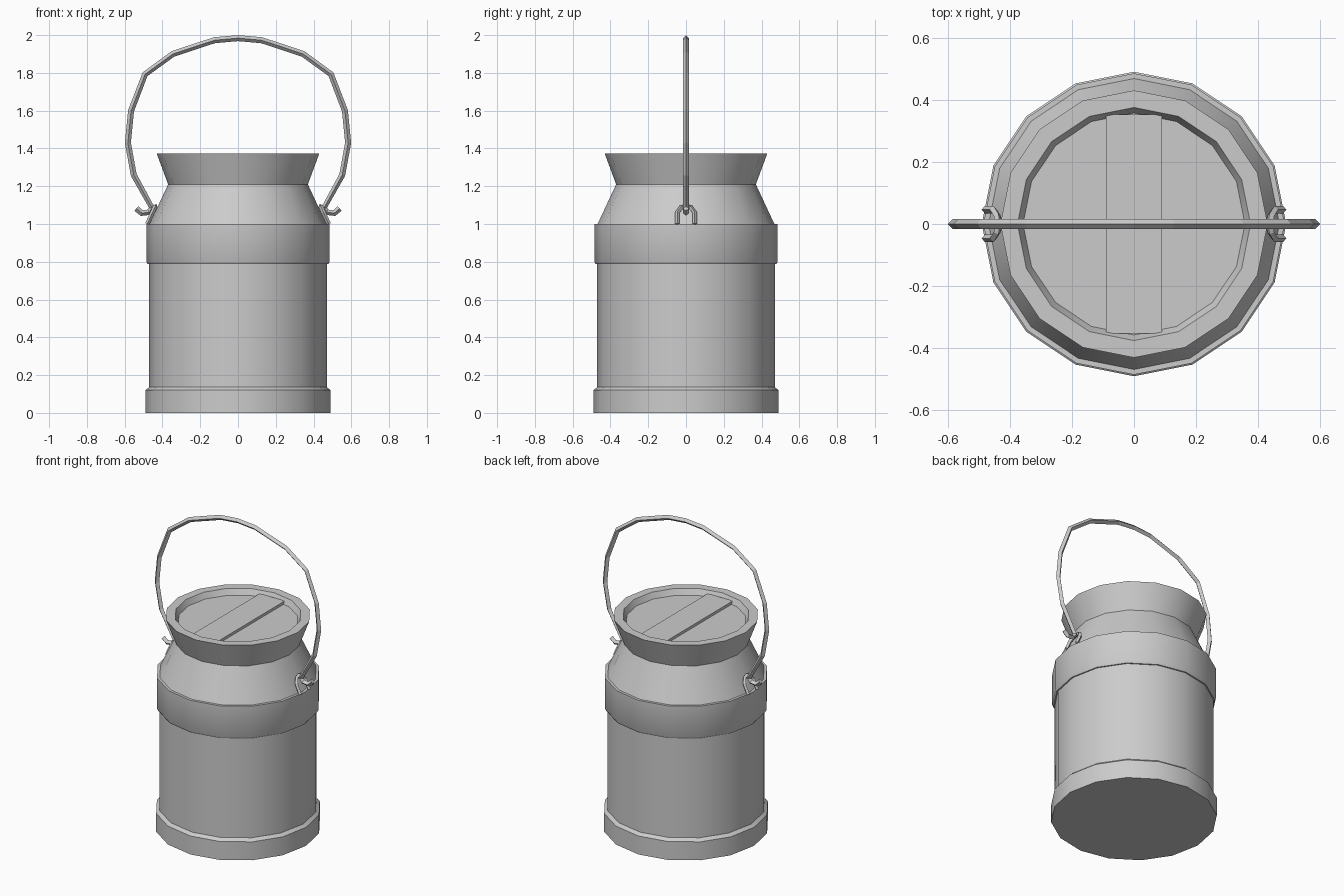
import bpy, bmesh, math
from mathutils import Vector

cube = bpy.data.objects.get("Cube")
if cube:
    bpy.data.objects.remove(cube, do_unlink=True)

metal = bpy.data.materials.new("grey_metal")
metal.use_nodes = True
GREY = (0.6, 0.6, 0.6, 1)
metal.diffuse_color = GREY
metal.node_tree.nodes["Principled BSDF"].inputs["Base Color"].default_value = GREY
SIDES = 16


def finish(name, bm, smooth=True):
    bmesh.ops.recalc_face_normals(bm, faces=bm.faces)
    mesh = bpy.data.meshes.new(name)
    bm.to_mesh(mesh)
    bm.free()
    mesh.materials.append(metal)
    obj = bpy.data.objects.new(name, mesh)
    bpy.context.collection.objects.link(obj)
    if smooth:
        bpy.ops.object.select_all(action="DESELECT")
        obj.select_set(True)
        bpy.context.view_layer.objects.active = obj
        bpy.ops.object.shade_smooth_by_angle(angle=math.radians(30))
    return obj


def join_rings(bm, rings):
    """Skin a list of equal rings and cap both ends."""
    for a, b in zip(rings, rings[1:]):
        n = len(a)
        for i in range(n):
            j = (i + 1) % n
            bm.faces.new((a[i], a[j], b[j], b[i]))
    bm.faces.new(rings[0])
    bm.faces.new(rings[-1])


def lathe(name, profile):
    bm = bmesh.new()
    rings = []
    for r, z in profile:
        angles = [math.tau * i / SIDES for i in range(SIDES)]
        rings.append([bm.verts.new((r * math.cos(a), r * math.sin(a), z)) for a in angles])
    join_rings(bm, rings)
    return finish(name, bm)


def sweep(name, path, plane_normal, radius):
    """Diamond-section rod along a path lying in one plane."""
    bm = bmesh.new()
    pts = [Vector(p) for p in path]
    up = Vector(plane_normal).normalized()
    rings = []
    for i, p in enumerate(pts):
        before = (p - pts[max(i - 1, 0)]).normalized()
        after = (pts[min(i + 1, len(pts) - 1)] - p).normalized()
        side = (before + after).normalized().cross(up)
        rings.append([bm.verts.new(p + d * radius) for d in (side, up, -side, -up)])
    join_rings(bm, rings)
    return finish(name, bm, smooth=False)


# Can body: foot ring, wall, upper band, shoulder, flared neck, recessed lid
lathe("can_body", [
    (0.49, 0), (0.49, 0.12), (0.47, 0.137), (0.47, 0.787), (0.478, 0.787),
    (0.485, 0.8), (0.485, 1.0), (0.468, 1.0), (0.37, 1.21), (0.43, 1.372),
    (0.375, 1.372), (0.357, 1.335)])

# Raised grip strip across the lid
bm = bmesh.new()
bmesh.ops.create_cube(bm, size=1)
for v in bm.verts:
    v.co = (v.co.x * 0.18, v.co.y * 0.705, 1.34 + v.co.z * 0.024)
finish("lid_grip", bm, smooth=False)

# Carrying handle with outward hooks at both ends
half = [(0.125, 1.973), (0.345, 1.9), (0.492, 1.793), (0.566, 1.6),
        (0.583, 1.43), (0.552, 1.26), (0.455, 1.085), (0.47, 1.062),
        (0.51, 1.058), (0.538, 1.082)]
path = [(-x, 0, z) for x, z in reversed(half)] + [(0, 0, 1.984)]
path += [(x, 0, z) for x, z in half]
sweep("handle", path, (0, 1, 0), 0.016)

# Arched lugs leaning along the shoulder
for s, side in ((1, "left"), (-1, "right")):
    arch = [(0, -0.046), (0.06, -0.046), (0.088, -0.026), (0.095, 0),
            (0.088, 0.026), (0.06, 0.046), (0, 0.046)]
    sweep(side + "_lug", [(s * (0.48 - 0.45 * h), y, 1.0 + h) for h, y in arch],
          (s, 0, 0.45), 0.012)
